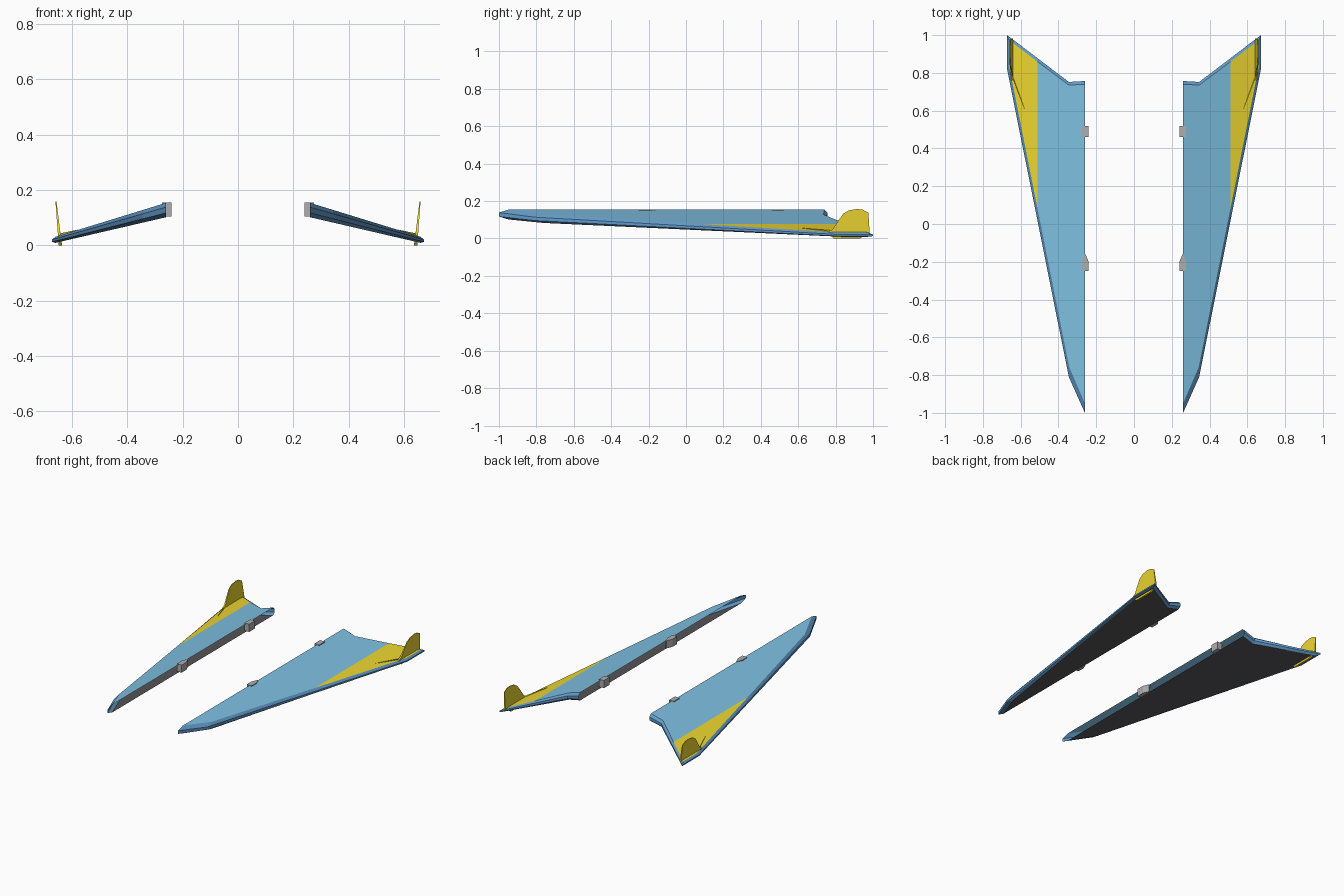
import bpy, bmesh

if "Cube" in bpy.data.objects:
    bpy.data.objects.remove(bpy.data.objects["Cube"])


def material(name, rgb):
    m = bpy.data.materials.new(name)
    m.diffuse_color = (*rgb, 1)
    m.use_nodes = True
    m.node_tree.nodes["Principled BSDF"].inputs["Base Color"].default_value = m.diffuse_color
    return m


BLUE = material("blue", (0.21, 0.52, 0.75))
NAVY = material("dark_blue", (0.12, 0.32, 0.58))
YELLOW = material("yellow", (0.84, 0.67, 0.03))
BLACK = material("black", (0.09, 0.09, 0.10))
GREY = material("grey", (0.42, 0.42, 0.43))


def finish(name, bm, mats):
    """Turn a bmesh into an object mirrored across x = 0."""
    bmesh.ops.recalc_face_normals(bm, faces=bm.faces)
    me = bpy.data.meshes.new(name)
    bm.to_mesh(me)
    bm.free()
    for m in mats:
        me.materials.append(m)
    ob = bpy.data.objects.new(name, me)
    bpy.context.collection.objects.link(ob)
    mod = ob.modifiers.new("mirror", 'MIRROR')
    mod.use_mirror_merge = False
    return ob


def loft(bm, rings, caps=True):
    """Closed skin between equal-length rings of points."""
    vs = [[bm.verts.new(p) for p in r] for r in rings]
    n = len(vs[0])
    for a, b in zip(vs, vs[1:]):
        for i in range(n):
            j = (i + 1) % n
            bm.faces.new((a[i], a[j], b[j], b[i]))
    if caps:
        bm.faces.new(vs[0][::-1])
        bm.faces.new(vs[-1])
    return vs


# wing panel: sloping slab with a chamfered rim, open at the root
def height(x, t):
    k = (x - 0.26) / 0.41
    low, top = 0.102 - 0.095 * k, 0.154 - 0.126 * k
    return low + t * (top - low)


outer = [(0.26, -1.0), (0.345, -0.81), (0.672, 0.82), (0.672, 1.0), (0.345, 0.752), (0.26, 0.757)]
inner = [(0.26, -0.95), (0.342, -0.76), (0.66, 0.83), (0.66, 0.972), (0.345, 0.735), (0.26, 0.74)]
bm = bmesh.new()
rings = [[(x, y, height(x, t)) for x, y in o]
         for o, t in ((inner, 0), (outer, 0.3), (outer, 0.7), (inner, 1))]
loft(bm, rings)
root = [f for f in bm.faces if all(abs(v.co.x - 0.26) < 1e-5 for v in f.verts)]
bmesh.ops.delete(bm, geom=root, context='FACES_ONLY')
# split the skin where the yellow tip begins
bmesh.ops.bisect_plane(bm, geom=bm.verts[:] + bm.edges[:] + bm.faces[:],
                       plane_co=(0.51, 0, 0), plane_no=(1, 0, 0))
for f in bm.faces:
    ts = []
    for v in f.verts:
        lo, hi = height(v.co.x, 0), height(v.co.x, 1)
        ts.append((v.co.z - lo) / (hi - lo))
    if min(ts) > 0.98:
        f.material_index = 2 if f.calc_center_median().x > 0.51 else 0
    elif max(ts) < 0.02:
        f.material_index = 3
    else:
        f.material_index = 1
finish("wing_panels", bm, [BLUE, NAVY, YELLOW, BLACK])

# upright tip fins, leaning outward and thinning to the top
fin = [(0.79, 0.0), (0.76, 0.035), (0.785, 0.05), (0.81, 0.088), (0.84, 0.132), (0.87, 0.15),
       (0.915, 0.158), (0.945, 0.154), (0.975, 0.138), (0.982, 0.03), (0.93, 0.0)]
bm = bmesh.new()
loft(bm, [[(0.642 + 0.1 * z + s * (0.006 - 0.026 * z), y, z) for y, z in fin] for s in (-1, 1)])
finish("tip_fins", bm, [YELLOW])

# low strakes running forward from the fins
bm = bmesh.new()
vs = [bm.verts.new(p) for p in ((0.58, 0.61, 0.057), (0.645, 0.78, 0.043),
                                (0.645, 0.78, 0.03), (0.636, 0.78, 0.03))]
for a, b, c in ((0, 1, 2), (0, 2, 3), (0, 3, 1), (1, 3, 2)):
    bm.faces.new((vs[a], vs[b], vs[c]))
finish("fin_strakes", bm, [YELLOW])

# mounting clips on the root edge
rear = [(0.24, 0.46), (0.275, 0.46), (0.275, 0.52), (0.24, 0.52)]
front = [(0.24, -0.25), (0.275, -0.25), (0.275, -0.2), (0.262, -0.16), (0.257, -0.16), (0.24, -0.2)]
for name, outline in (("rear_clips", rear), ("front_clips", front)):
    bm = bmesh.new()
    loft(bm, [[(x, y, z) for x, y in outline] for z in (0.104, 0.155)])
    finish(name, bm, [GREY])
